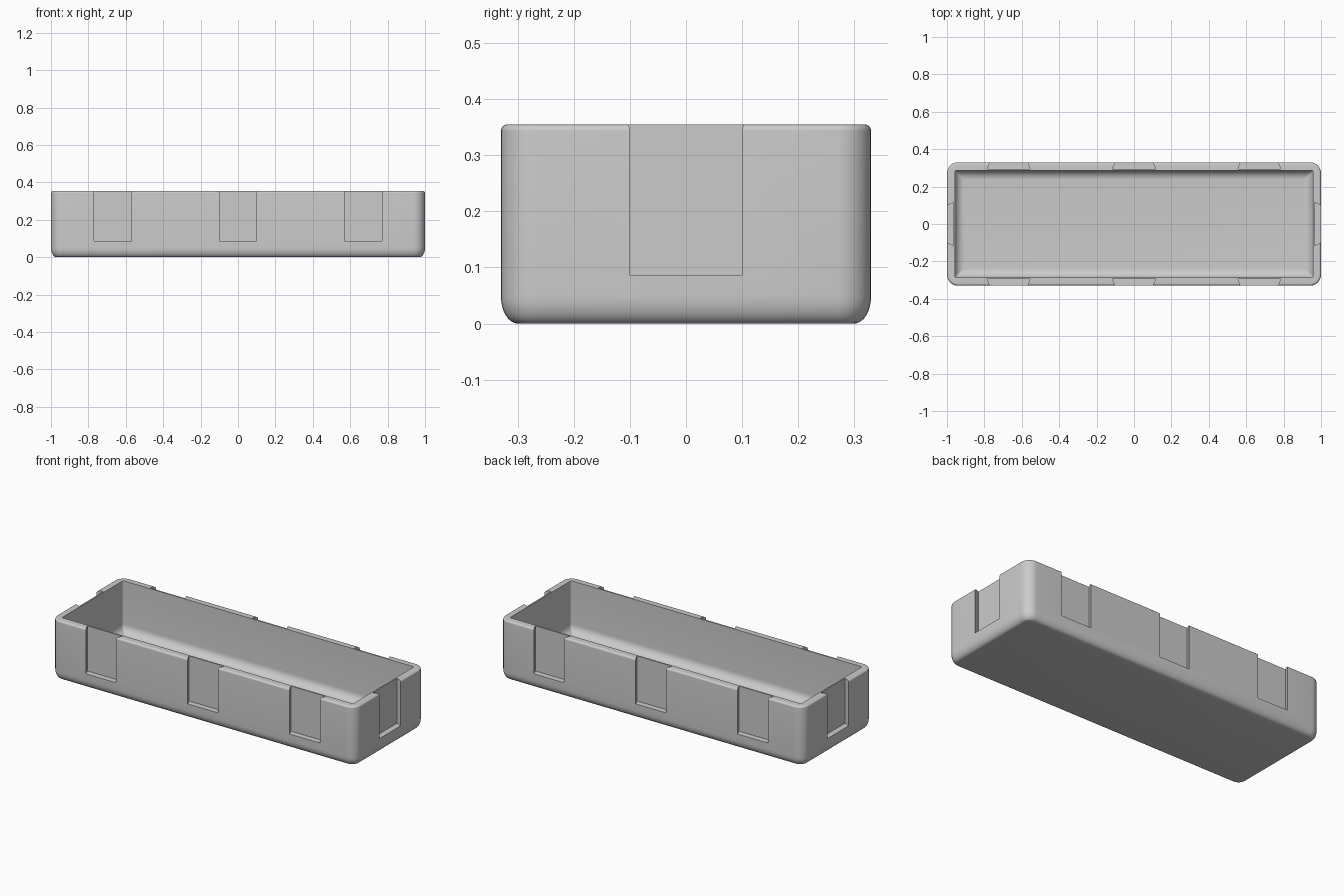
import bpy, bmesh
from math import sin, cos, pi, radians

if "Cube" in bpy.data.objects:
    bpy.data.objects.remove(bpy.data.objects["Cube"])

HX, HY, H = 1.0, 0.33, 0.355      # half length, half width, height
WALL, FLOOR, FILLET = 0.043, 0.05, 0.05
DEPTH, SLOT_Z = 0.035, 0.087
ARC = 8

grey = bpy.data.materials.new("light grey")
grey.use_nodes = True
colour = (0.6, 0.6, 0.6, 1)
grey.diffuse_color = colour
grey.node_tree.nodes["Principled BSDF"].inputs["Base Color"].default_value = colour


def make_object(name, bm):
    bmesh.ops.recalc_face_normals(bm, faces=bm.faces)
    mesh = bpy.data.meshes.new(name)
    bm.to_mesh(mesh)
    bm.free()
    mesh.materials.append(grey)
    obj = bpy.data.objects.new(name, mesh)
    bpy.context.collection.objects.link(obj)
    return obj


def ring(bm, inset, z, radius):
    """Rounded rectangle of vertices, inset from the outer wall."""
    cx, cy = HX - inset - radius, HY - inset - radius
    verts = []
    for q, (sx, sy) in enumerate(((1, 1), (-1, 1), (-1, -1), (1, -1))):
        for i in range(ARC + 1):
            a = (q + i / ARC) * pi / 2
            verts.append(bm.verts.new((sx * cx + radius * cos(a),
                                       sy * cy + radius * sin(a), z)))
    return verts


# Section of the tray: outer base curve, rim curve, then cavity down to the floor
steps = [i / 8 * pi / 2 for i in range(9)]
section = []
for a in steps:
    d = 0.03 * (1 - sin(a))
    section.append((d, 0.05 * (1 - cos(a)), 0.06 - d))
for a in steps:
    d = 0.012 * (1 - cos(a))
    section.append((d, H - 0.012 * (1 - sin(a)), 0.06 - d))
section.append((WALL, H, 0.008))
for a in steps:
    section.append((WALL + FILLET * (1 - cos(a)), FLOOR + FILLET * (1 - sin(a)), 0.008))

bm = bmesh.new()
rings = [ring(bm, *s) for s in section]
for lo, hi in zip(rings, rings[1:]):
    for i in range(len(lo)):
        j = (i + 1) % len(lo)
        bm.faces.new((lo[i], lo[j], hi[j], hi[i]))
bm.faces.new(rings[0])
bm.faces.new(rings[-1])
tray = make_object("tray", bm)

# Dovetail slots, open at the rim and wider toward the inside
bm = bmesh.new()


def slot(place):
    outline = [(-0.115, DEPTH), (0.115, DEPTH), (0.0914, -0.02), (-0.0914, -0.02)]
    low, high = [[bm.verts.new((*place(u, d), z)) for u, d in outline]
                 for z in (SLOT_Z, H + 0.05)]
    bm.faces.new(low)
    bm.faces.new(high)
    for i in range(4):
        j = (i + 1) % 4
        bm.faces.new((low[i], low[j], high[j], high[i]))


for s in (-1, 1):
    for x in (-0.67, 0, 0.67):
        slot(lambda u, d: (x + u, s * (HY - d)))
    slot(lambda u, d: (s * (HX - d), u))
cutter = make_object("slot_cutter", bm)
cutter.hide_render = True

cut = tray.modifiers.new("slots", 'BOOLEAN')
cut.operation = 'DIFFERENCE'
cut.solver = 'EXACT'
cut.object = cutter
bpy.context.view_layer.objects.active = tray
tray.select_set(True)
bpy.ops.object.modifier_apply(modifier=cut.name)
bpy.data.objects.remove(cutter)
bpy.ops.object.shade_smooth_by_angle(angle=radians(30))
